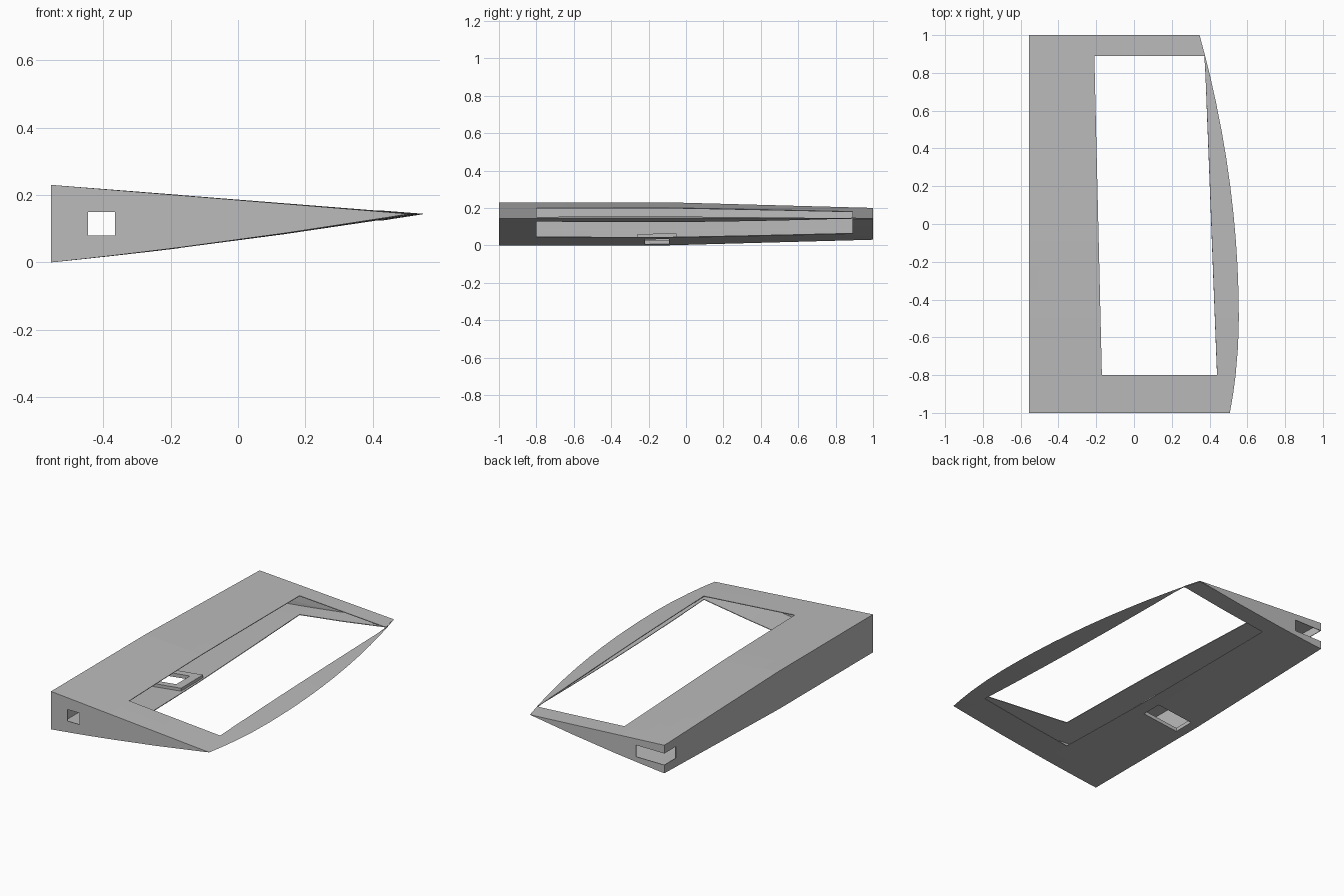
import bpy
import bmesh

cube = bpy.data.objects.get("Cube")
if cube:
    bpy.data.objects.remove(cube, do_unlink=True)

grey = bpy.data.materials.new("light_grey")
grey.use_nodes = True
grey.diffuse_color = (0.5, 0.5, 0.5, 1)
grey.node_tree.nodes["Principled BSDF"].inputs["Base Color"].default_value = (0.5, 0.5, 0.5, 1)

LEAD = -0.555            # thick straight edge
WIN_Y = (-0.8, 0.89)     # window ends
SLOT_Z = (0.08, 0.15)    # rod slot height
SLOT_X = (-0.445, -0.365)
HATCH_X = (-0.5, -0.26)
HATCH_Y = (-0.22, -0.09)


def trail(y):
    """Curved thin edge."""
    k = 0.0924 if y > -0.5 else 0.19
    return 0.555 - k * (y + 0.5) ** 2


def win_x(y):
    """Slanted long sides of the window."""
    t = (y - WIN_Y[0]) / (WIN_Y[1] - WIN_Y[0])
    return -0.17 - 0.04 * t, min(0.44 - 0.065 * t, trail(y) - 0.002)


def skin(x, y):
    """Bottom and top height of the wedge."""
    t = (x - LEAD) / (trail(y) - LEAD)
    half = 0.115 - 0.03 * max(0, (y + 0.1) / 1.1)
    mid = 0.115 + 0.029 * t
    half *= 1 - t
    return mid - half - 0.032 * t * (1 - t), mid + half


def columns(y):
    left, right = win_x(y)
    return [LEAD, HATCH_X[0], *SLOT_X, HATCH_X[1], left, (left + right) / 2, right, trail(y)]


def levels(x, y):
    low, high = skin(x, y)
    return [low] + [min(max(z, low), high) for z in SLOT_Z] + [high]


def quad(bm, pts, flip=False):
    vs = [bm.verts.new(p) for p in pts]
    bm.faces.new(vs[::-1] if flip else vs)


def finish(name, bm):
    bmesh.ops.remove_doubles(bm, verts=bm.verts, dist=0.0003)
    mesh = bpy.data.meshes.new(name)
    bm.to_mesh(mesh)
    bm.free()
    mesh.materials.append(grey)
    obj = bpy.data.objects.new(name, mesh)
    bpy.context.collection.objects.link(obj)
    return obj


# Hollow shell: top and bottom skins with window and hatch openings
rows = sorted([-1, -0.9, -0.65, -0.5, -0.35, 0.05, 0.2, 0.35, 0.5, 0.65, 0.78, 1,
               *WIN_Y, *HATCH_Y])
bm = bmesh.new()
for y0, y1 in zip(rows, rows[1:]):
    a, b = columns(y0), columns(y1)
    in_window = WIN_Y[0] <= y0 < WIN_Y[1]
    in_hatch = y0 == HATCH_Y[0]
    for c in range(len(a) - 1):
        if in_window and c in (5, 6):
            continue
        for side in (0, 1):
            if side == 0 and in_hatch and c in (1, 2, 3):
                continue
            corners = ((a[c], y0), (a[c + 1], y0), (b[c + 1], y1), (b[c], y1))
            quad(bm, [(x, y, skin(x, y)[side]) for x, y in corners], side == 0)
    # Thick edge wall, open at the far corner
    l0, l1 = levels(LEAD, y0), levels(LEAD, y1)
    for k in range(3):
        if k == 1 and y1 == 1:
            continue
        quad(bm, [(LEAD, y1, l1[k]), (LEAD, y0, l0[k]),
                  (LEAD, y0, l0[k + 1]), (LEAD, y1, l1[k + 1])])

# End ribs with rod slots
for y, open_cols in ((-1, (2,)), (1, (0, 1, 2))):
    xs = columns(y)
    for c in range(len(xs) - 1):
        p, q = levels(xs[c], y), levels(xs[c + 1], y)
        for k in range(3):
            if k == 1 and c in open_cols:
                continue
            quad(bm, [(xs[c], y, p[k]), (xs[c + 1], y, q[k]),
                      (xs[c + 1], y, q[k + 1]), (xs[c], y, p[k + 1])], y > 0)
shell = finish("wedge_shell", bm)
solid = shell.modifiers.new("skin_thickness", "SOLIDIFY")
solid.thickness = 0.004
solid.offset = -1

# Raised collar around the hatch, inside the bottom skin
bm = bmesh.new()


def ring(x0, x1, y0, y1, lift):
    return [(x, y, skin(x, y)[0] + lift)
            for x, y in ((x0, y0), (x1, y0), (x1, y1), (x0, y1))]


outer = (-0.54, -0.2, -0.26, -0.05)
inner = (*HATCH_X, *HATCH_Y)
loops = [ring(*outer, 0.002), ring(*outer, 0.022), ring(*inner, 0.022), ring(*inner, 0.002)]
for m in range(4):
    lo, hi = loops[m], loops[(m + 1) % 4]
    for i in range(4):
        j = (i + 1) % 4
        quad(bm, [lo[i], lo[j], hi[j], hi[i]])
finish("hatch_collar", bm)
